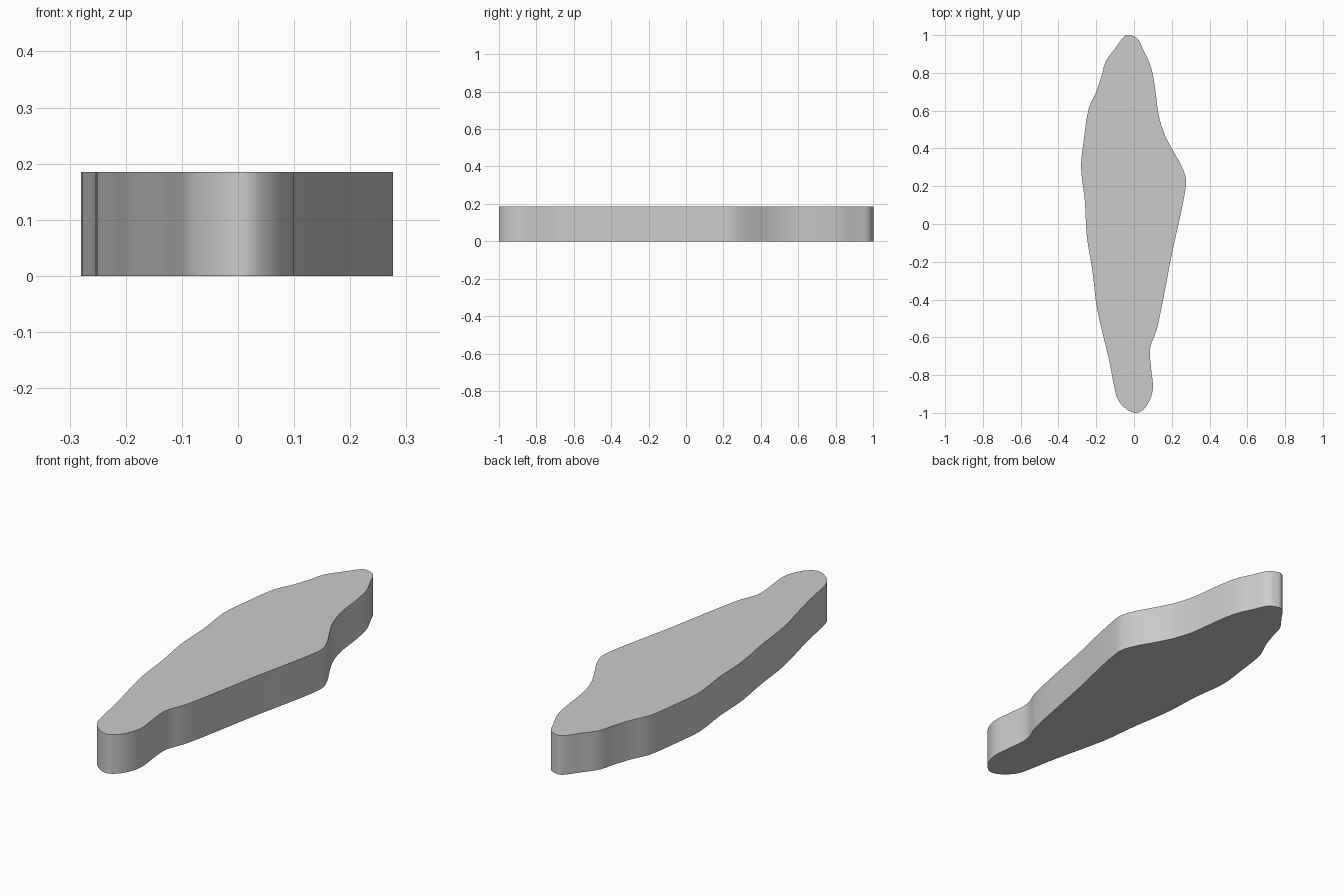
import bpy
import bmesh
import math
from mathutils import Vector

if "Cube" in bpy.data.objects:
    bpy.data.objects.remove(bpy.data.objects["Cube"])

HEIGHT = 0.185
STEPS = 5

# Outline control points, clockwise from the back tip
outline = [Vector(p) for p in (
    (-.02, 1), (.02, .98), (.05, .92), (.09, .83), (.11, .73), (.13, .58),
    (.16, .48), (.2, .4), (.25, .31), (.275, .24), (.27, .17), (.24, .02),
    (.2, -.16), (.16, -.37), (.12, -.56), (.085, -.66), (.09, -.76),
    (.1, -.87), (.08, -.94), (.045, -.985), (.01, -1), (-.04, -.98),
    (-.085, -.93), (-.105, -.86), (-.13, -.73), (-.18, -.52), (-.2, -.42),
    (-.22, -.25), (-.25, -.06), (-.26, .12), (-.28, .3), (-.265, .45),
    (-.24, .61), (-.2, .7), (-.17, .79), (-.15, .86), (-.1, .93),
    (-.06, .985), (-.04, 1))]


def smooth_loop(points, steps):
    """Closed spline passing through every point."""
    result = []
    count = len(points)
    for i in range(count):
        a, b, c, d = (points[(i + k) % count] for k in (-1, 0, 1, 2))
        span = (c - b).length
        start = (c - a).normalized() * span
        end = (d - b).normalized() * span
        for s in range(steps):
            t = s / steps
            ease = t * t * (3 - 2 * t)
            result.append(b.lerp(c, ease) + start * t * (1 - t) ** 2
                          - end * t * t * (1 - t))
    return result


# Flat slab raised from the outline
bm = bmesh.new()
base = bm.faces.new([bm.verts.new((p.x, p.y, 0))
                     for p in smooth_loop(outline, STEPS)])
raised = bmesh.ops.extrude_face_region(bm, geom=[base], use_keep_orig=True)
top_verts = [v for v in raised["geom"] if isinstance(v, bmesh.types.BMVert)]
bmesh.ops.translate(bm, verts=top_verts, vec=(0, 0, HEIGHT))
bmesh.ops.recalc_face_normals(bm, faces=bm.faces)
mesh = bpy.data.meshes.new("slab")
bm.to_mesh(mesh)
bm.free()
slab = bpy.data.objects.new("slab", mesh)
bpy.context.collection.objects.link(slab)

# Plain grey material
grey = bpy.data.materials.new("plain grey")
grey.use_nodes = True
colour = (0.6, 0.6, 0.6, 1)
grey.diffuse_color = colour
grey.node_tree.nodes["Principled BSDF"].inputs["Base Color"].default_value = colour
mesh.materials.append(grey)

# Smooth side wall with crisp rims
bpy.context.view_layer.objects.active = slab
slab.select_set(True)
bpy.ops.object.shade_smooth_by_angle(angle=math.radians(30))
